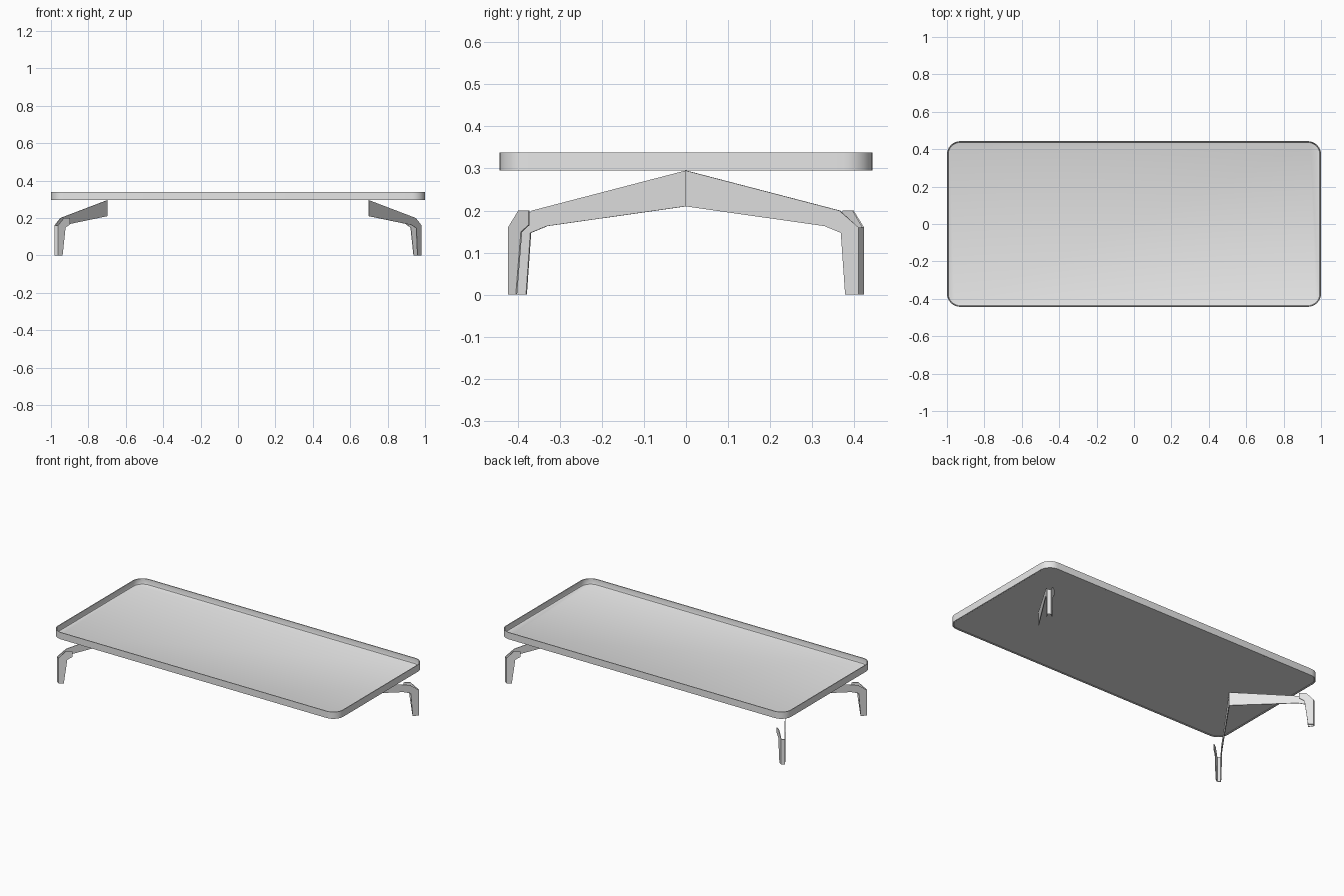
import bpy, bmesh, math
from mathutils import Vector

cube = bpy.data.objects.get("Cube")
if cube:
    bpy.data.objects.remove(cube, do_unlink=True)

grey = bpy.data.materials.new("light_grey")
grey.use_nodes = True
grey.diffuse_color = (0.8, 0.8, 0.8, 1)
grey.node_tree.nodes["Principled BSDF"].inputs["Base Color"].default_value = (0.8, 0.8, 0.8, 1)

HALF_X, HALF_Y, RADIUS = 1.0, 0.443, 0.07
RIM_LOW, RIM_TOP = 0.295, 0.338


def finish(name, bm):
    mesh = bpy.data.meshes.new(name)
    bm.to_mesh(mesh)
    bm.free()
    obj = bpy.data.objects.new(name, mesh)
    bpy.context.collection.objects.link(obj)
    mesh.materials.append(grey)
    return obj


def rounded_ring(bm, inset, z, steps=8):
    """Loop of vertices round a rectangle with rounded corners."""
    ring = []
    r = RADIUS - inset
    for i, (sx, sy) in enumerate([(1, 1), (-1, 1), (-1, -1), (1, -1)]):
        for k in range(steps + 1):
            a = math.pi / 2 * (i + k / steps)
            ring.append(bm.verts.new((sx * (HALF_X - RADIUS) + r * math.cos(a),
                                      sy * (HALF_Y - RADIUS) + r * math.sin(a), z)))
    return ring


# Tray: thin upright rim round a flat floor, with a soft inner corner
bm = bmesh.new()
section = [(0.009, RIM_LOW + 0.003), (0.005, RIM_LOW), (0, RIM_LOW), (0, RIM_TOP),
           (0.005, RIM_TOP), (0.005, 0.309), (0.007, 0.304), (0.012, 0.302)]
rings = [rounded_ring(bm, inset, z) for inset, z in section]
for low, high in zip(rings, rings[1:]):
    for i in range(len(low)):
        j = (i + 1) % len(low)
        bm.faces.new((low[i], low[j], high[j], high[i]))
bm.faces.new(rings[0])
bm.faces.new(rings[-1])
bmesh.ops.recalc_face_normals(bm, faces=bm.faces)
tray = finish("tray", bm)
bpy.ops.object.select_all(action='DESELECT')
tray.select_set(True)
bpy.context.view_layer.objects.active = tray
bpy.ops.object.shade_smooth_by_angle(angle=math.radians(35))

# Leg: folded sheet with a long arm, a narrow outer web and a short flared flange
APEX = Vector((0.70, 0, 0))
FOLD = Vector((0.98, 0.41, 0))
WEB = Vector((-0.017, 0.011, 0))
FLANGE_DIR = Vector((-0.8, -0.6, 0))
# arm outline: share of the way from apex to fold, then height
ARM = [(1, 0), (1, 0.16), (0.89, 0.2), (0, 0.295), (0, 0.21),
       (0.805, 0.163), (0.9, 0.147), (0.925, 0)]
# flange outline: distance from its fold, then height
FLANGE = [(0, 0), (0, 0.16), (0.04, 0.2), (0.08, 0.2), (0.08, 0.166), (0.05, 0.149), (0.03, 0)]


def make_leg(name, sx, sy):
    bm = bmesh.new()

    def vert(p, z):
        return bm.verts.new((sx * p.x, sy * p.y, z))

    arm = [vert(APEX.lerp(FOLD, t), z) for t, z in ARM]
    flange = [vert(FOLD + WEB + FLANGE_DIR * d, z) for d, z in FLANGE]
    bm.faces.new(arm)
    bm.faces.new(flange)
    bm.faces.new((arm[0], arm[1], flange[1], flange[0]))
    bmesh.ops.recalc_face_normals(bm, faces=bm.faces)
    leg = finish(name, bm)
    sheet = leg.modifiers.new("sheet_thickness", 'SOLIDIFY')
    sheet.thickness = 0.004
    sheet.offset = 0


# Three legs, mirrored about both axes
for name, sx, sy in [("front_right_leg", -1, -1), ("back_right_leg", -1, 1), ("back_left_leg", 1, 1)]:
    make_leg(name, sx, sy)
